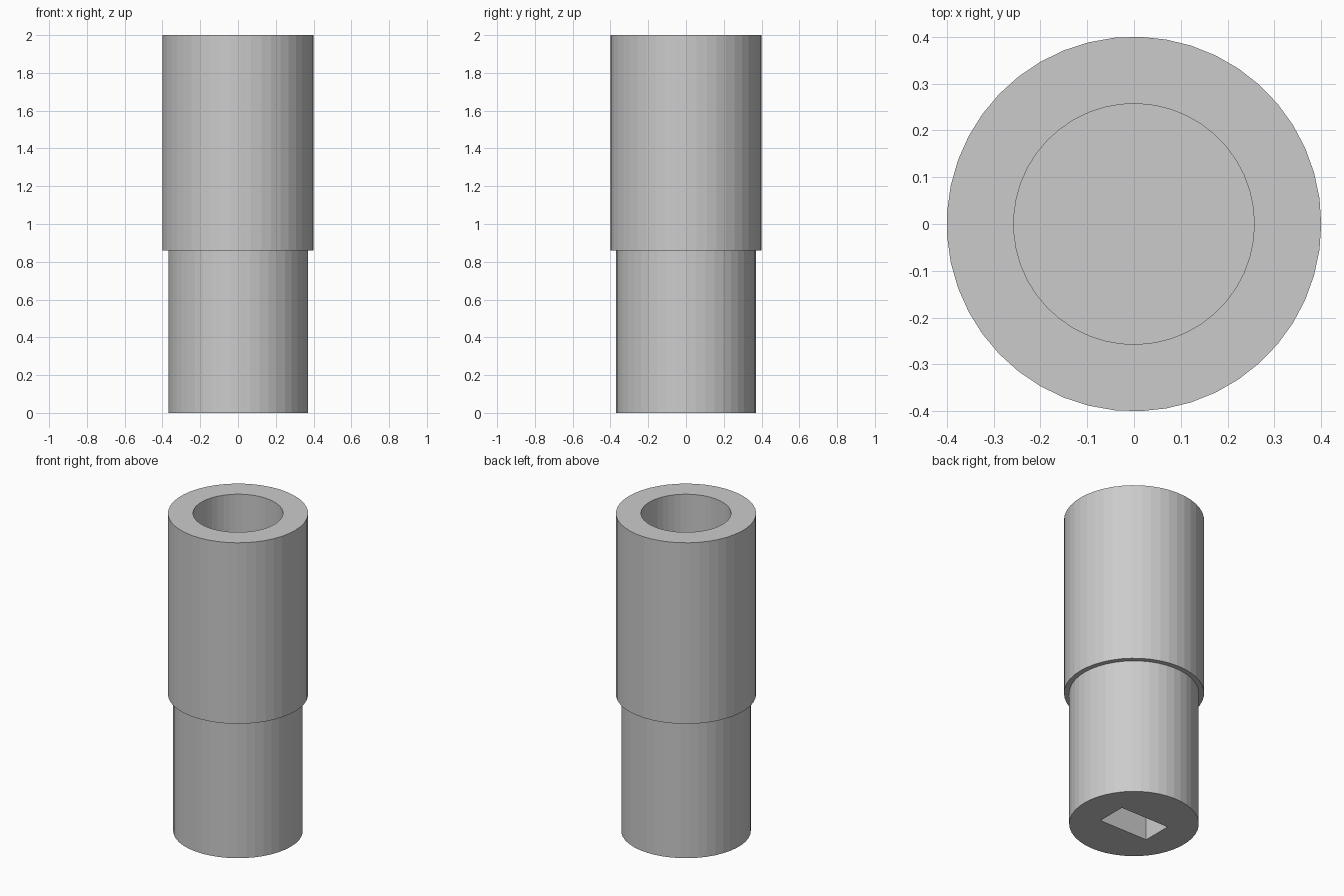
import bpy, bmesh
from math import cos, sin, tau

cube = bpy.data.objects.get("Cube")
if cube:
    bpy.data.objects.remove(cube)

SIDES = 45
SHOULDER = 0.86
SLOT_X, SLOT_Y, SLOT_TOP = 0.17, 0.095, 0.6

grey = bpy.data.materials.new("plain grey")
grey.use_nodes = True
grey.diffuse_color = (0.6, 0.6, 0.6, 1)
grey.node_tree.nodes["Principled BSDF"].inputs["Base Color"].default_value = (0.6, 0.6, 0.6, 1)

bm = bmesh.new()


def ring(radius, z):
    return [bm.verts.new((radius * cos(tau * i / SIDES), radius * sin(tau * i / SIDES), z))
            for i in range(SIDES)]


def rectangle(z):
    return [bm.verts.new((sx * SLOT_X, sy * SLOT_Y, z))
            for sx, sy in ((-1, -1), (1, -1), (1, 1), (-1, 1))]


def skin(lower, upper):
    n = len(lower)
    for i in range(n):
        j = (i + 1) % n
        bm.faces.new((lower[i], lower[j], upper[j], upper[i]))


# Stepped outer wall, top rim and blind round bore
profile = [(0.37, 0), (0.37, SHOULDER), (0.4, SHOULDER), (0.4, 2), (0.257, 2), (0.257, SHOULDER)]
rings = [ring(r, z) for r, z in profile]
for a, b in zip(rings, rings[1:]):
    skin(a, b)
bm.faces.new(rings[-1])

# Blind rectangular slot in the underside
slot_mouth, slot_end = rectangle(0), rectangle(SLOT_TOP)
skin(slot_mouth, slot_end)
bm.faces.new(slot_end)

# Flat underside around the slot
border = [e for e in bm.edges if e.is_boundary]
bmesh.ops.triangle_fill(bm, edges=border, use_beauty=True, normal=(0, 0, -1))
bmesh.ops.recalc_face_normals(bm, faces=bm.faces[:])

mesh = bpy.data.meshes.new("stepped_sleeve")
bm.to_mesh(mesh)
bm.free()
mesh.materials.append(grey)
sleeve = bpy.data.objects.new("stepped_sleeve", mesh)
bpy.context.collection.objects.link(sleeve)
